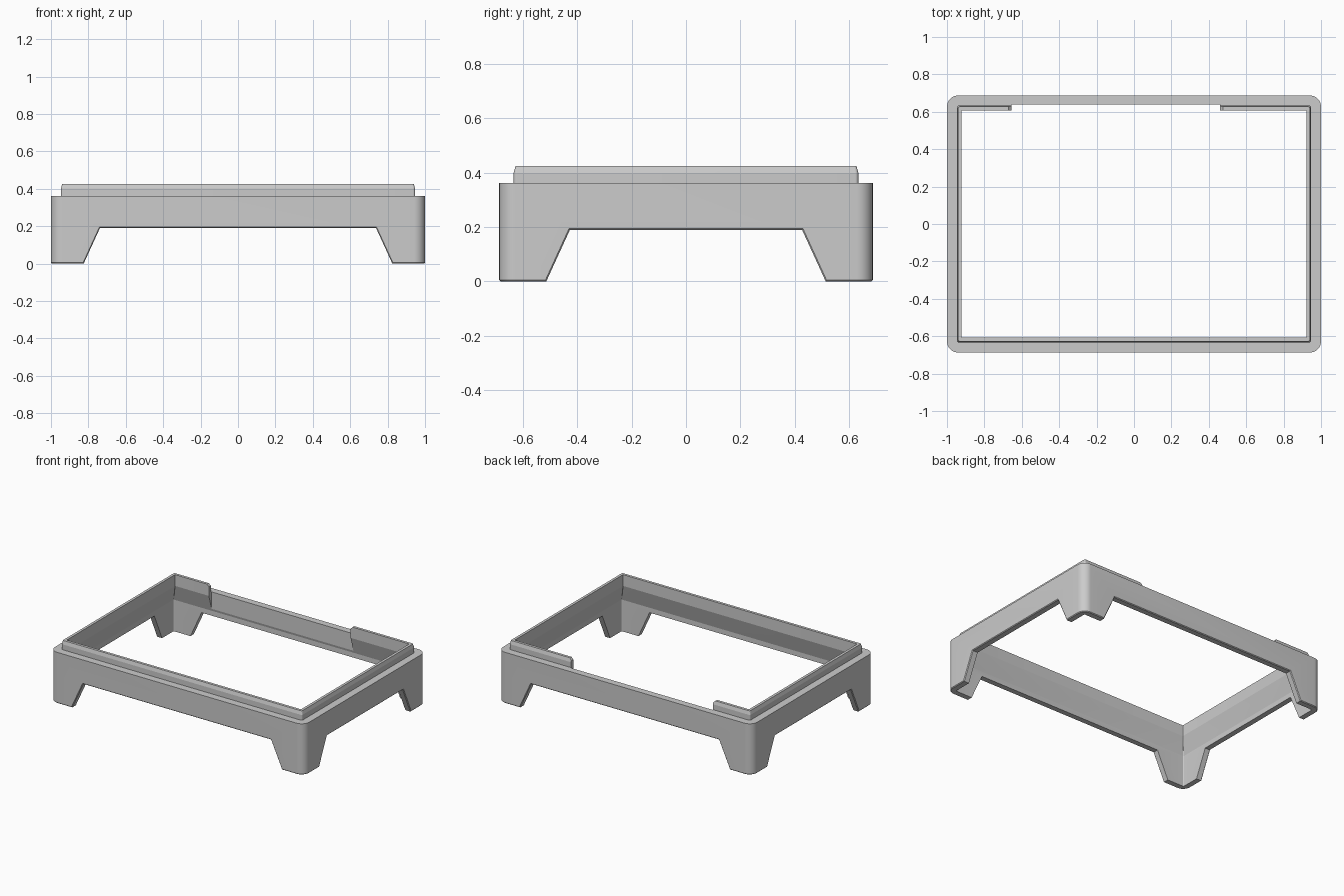
import bpy
import bmesh
from math import cos, sin, pi, radians
from mathutils import Vector

if "Cube" in bpy.data.objects:
    bpy.data.objects.remove(bpy.data.objects["Cube"], do_unlink=True)

grey = bpy.data.materials.new("light grey")
grey.use_nodes = True
grey.diffuse_color = (0.6, 0.6, 0.6, 1)
grey.node_tree.nodes["Principled BSDF"].inputs["Base Color"].default_value = grey.diffuse_color

HALF_X, HALF_Y = 1.0, 0.687
STEPS = 10


def make_object(name, bm):
    bmesh.ops.recalc_face_normals(bm, faces=bm.faces)
    mesh = bpy.data.meshes.new(name)
    bm.to_mesh(mesh)
    bm.free()
    mesh.materials.append(grey)
    obj = bpy.data.objects.new(name, mesh)
    bpy.context.collection.objects.link(obj)
    return obj


def rounded_loop(bm, inset, z, radius):
    """Rounded rectangle of vertices, inset from the outer wall."""
    verts = []
    corners = ((1, 1), (-1, 1), (-1, -1), (1, -1))
    for quarter, (sx, sy) in enumerate(corners):
        cx = sx * (HALF_X - inset - radius)
        cy = sy * (HALF_Y - inset - radius)
        for i in range(STEPS + 1):
            a = (quarter + i / STEPS) * pi / 2
            verts.append(bm.verts.new((cx + radius * cos(a), cy + radius * sin(a), z)))
    return verts


def prism(name, profile, axis, start, end):
    """Extrude a (horizontal, z) profile along x or y."""
    bm = bmesh.new()
    if axis == "y":
        verts = [bm.verts.new((h, start, z)) for h, z in profile]
    else:
        verts = [bm.verts.new((start, h, z)) for h, z in profile]
    face = bm.faces.new(verts)
    moved = bmesh.ops.extrude_face_region(bm, geom=[face])["geom"]
    d = end - start
    offset = Vector((0, d, 0)) if axis == "y" else Vector((d, 0, 0))
    bmesh.ops.translate(bm, vec=offset,
                        verts=[v for v in moved if isinstance(v, bmesh.types.BMVert)])
    obj = make_object(name, bm)
    obj.hide_render = True
    return obj


def cut(target, cutter):
    mod = target.modifiers.new("cut", "BOOLEAN")
    mod.operation = "DIFFERENCE"
    mod.solver = "EXACT"
    mod.object = cutter
    bpy.ops.object.modifier_apply(modifier=mod.name)
    bpy.data.objects.remove(cutter, do_unlink=True)


# Wall cross-section swept round the frame: inset, height, corner radius
section = [
    (0.0, 0.0, 0.06), (0.0, 0.362, 0.06),
    (0.053, 0.362, 0.012), (0.053, 0.40, 0.012), (0.06, 0.425, 0.008),
    (0.079, 0.425, 0.003), (0.079, 0.345, 0.003), (0.043, 0.225, 0.006),
    (0.043, 0.0, 0.006),
]
bm = bmesh.new()
loops = [rounded_loop(bm, *row) for row in section]
count = len(loops[0])
for k, lower in enumerate(loops):
    upper = loops[(k + 1) % len(loops)]
    for i in range(count):
        j = (i + 1) % count
        bm.faces.new((lower[i], lower[j], upper[j], upper[i]))
frame = make_object("stand_frame", bm)
bpy.ops.object.select_all(action="DESELECT")
frame.select_set(True)
bpy.context.view_layer.objects.active = frame


# Openings between the legs
def opening(top, bottom, height=0.19, below=-0.1):
    low = bottom + (bottom - top) * -below / height
    return [(-low, below), (low, below), (top, height), (-top, height)]


cut(frame, prism("long_opening_cutter", opening(0.738, 0.825), "y", -1, 1))
cut(frame, prism("short_opening_cutter", opening(0.427, 0.514), "x", -1.5, 1.5))


# Small chamfer along the outer edge of the feet and openings
def on_outer_wall(v):
    return max(abs(v.co.x) - HALF_X, abs(v.co.y) - HALF_Y) > -0.03


bm = bmesh.new()
bm.from_mesh(frame.data)
outer_edges = [e for e in bm.edges
               if all(on_outer_wall(v) and v.co.z < 0.2 for v in e.verts)
               and e.calc_face_angle(0) > radians(40)]
bmesh.ops.bevel(bm, geom=outer_edges, offset=0.005, segments=1,
                affect="EDGES", clamp_overlap=True)
bm.to_mesh(frame.data)
bm.free()

# Gap in the raised lip at the back
gap = [(-0.655, 0.2), (0.46, 0.2), (0.46, 0.41), (0.475, 0.425), (0.475, 0.6),
       (-0.67, 0.6), (-0.67, 0.425), (-0.655, 0.41)]
cut(frame, prism("lip_gap_cutter", gap, "y", 0.5, 0.639))

bpy.ops.object.shade_smooth_by_angle(angle=radians(12))
